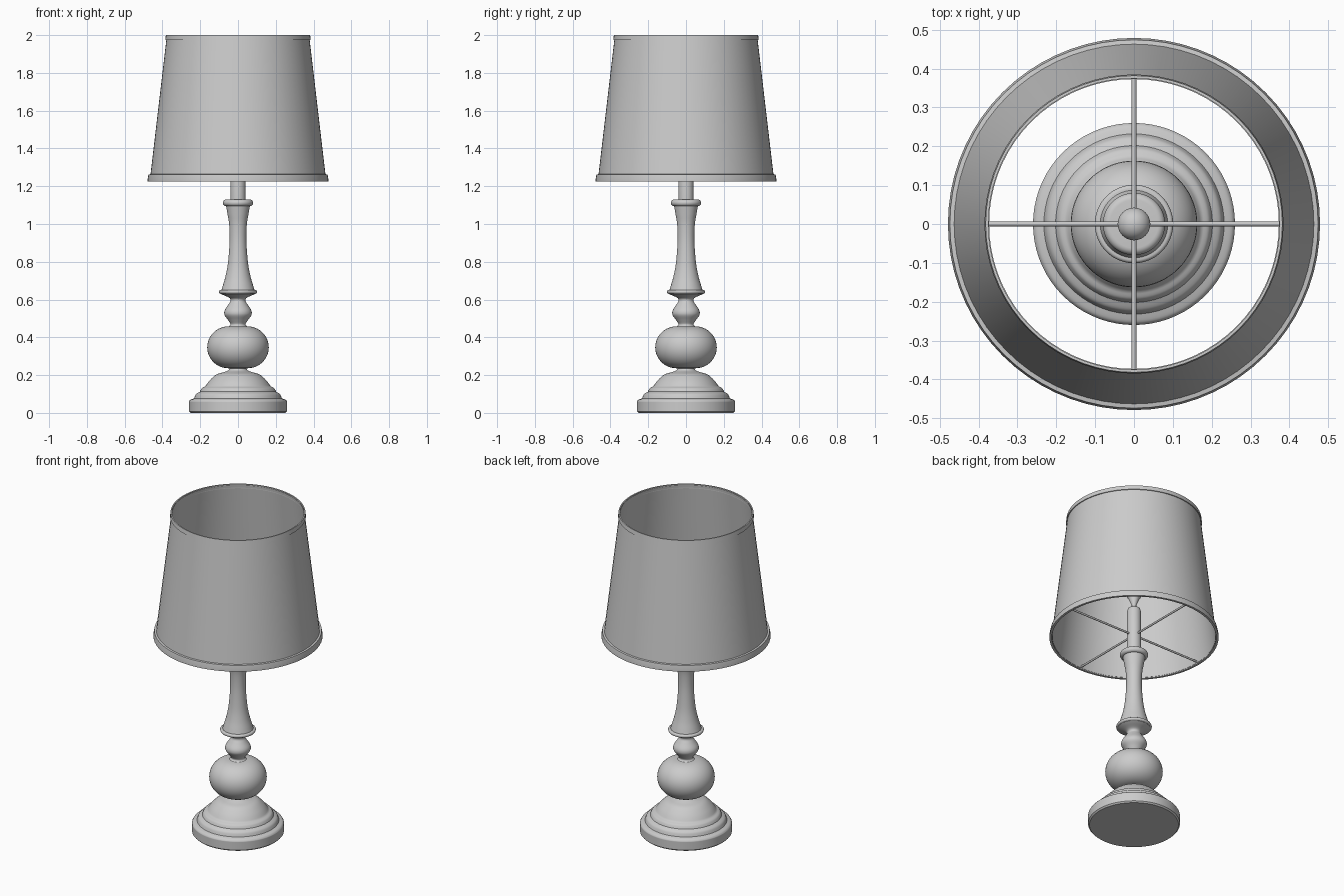
import bpy, math

if "Cube" in bpy.data.objects:
    bpy.data.objects.remove(bpy.data.objects["Cube"])

SEG = 72

def lathe(name, pts, closed=False, angle=35):
    """Revolve an (r, z) profile round z; r = 0 ends become poles."""
    verts, rings, faces = [], [], []
    for r, z in pts:
        n = 1 if r == 0 else SEG
        rings.append(range(len(verts), len(verts) + n))
        for i in range(n):
            a = 2 * math.pi * i / SEG
            verts.append((r * math.cos(a), r * math.sin(a), z))
    pairs = list(zip(rings, rings[1:])) + ([(rings[-1], rings[0])] if closed else [])
    for lo, hi in pairs:
        for i in range(SEG):
            j = (i + 1) % SEG
            f = [lo[i % len(lo)], lo[j % len(lo)], hi[j % len(hi)], hi[i % len(hi)]]
            faces.append(list(dict.fromkeys(f)))
    me = bpy.data.meshes.new(name)
    me.from_pydata(verts, [], faces)
    ob = bpy.data.objects.new(name, me)
    bpy.context.collection.objects.link(ob)
    smooth(ob, angle)
    return ob

def smooth(ob, angle=35):
    bpy.ops.object.select_all(action='DESELECT')
    ob.select_set(True)
    bpy.context.view_layer.objects.active = ob
    bpy.ops.object.shade_smooth_by_angle(angle=math.radians(angle))

def curve(p, steps=5):
    """Catmull-Rom curve through profile points."""
    q = [p[0]] + p + [p[-1]]
    out = []
    for a, b, c, d in zip(q, q[1:], q[2:], q[3:]):
        for k in range(steps):
            t = k / steps
            out.append(tuple(0.5 * (2*b[i] + (c[i]-a[i])*t + (2*a[i]-5*b[i]+4*c[i]-d[i])*t*t
                             + (3*b[i]-a[i]-3*c[i]+d[i])*t**3) for i in (0, 1)))
    return out + [p[-1]]

def bulge(r, h, z, r0=0.0, lo=-90, hi=90, n=20):
    """Elliptical arc from angle lo to hi, added to a core radius r0."""
    return [(r0 + r * math.cos(math.radians(lo + (hi - lo) * i / n)),
             z + h * math.sin(math.radians(lo + (hi - lo) * i / n))) for i in range(n + 1)]

# stepped foot
lathe("base", [(0, 0), (0.252, 0), (0.26, 0.008), (0.26, 0.057)]
      + curve([(0.26, 0.06), (0.252, 0.07), (0.232, 0.077)], 4)
      + curve([(0.230, 0.083), (0.222, 0.100), (0.202, 0.112)], 4)
      + curve([(0.200, 0.117), (0.192, 0.130), (0.177, 0.138)], 4)
      + curve([(0.172, 0.142), (0.150, 0.172), (0.115, 0.203), (0.075, 0.216),
               (0.050, 0.226), (0.048, 0.240), (0.070, 0.250)])
      + [(0, 0.25)])

# large and small turned balls
lathe("large_ball", [(0, 0.238)] + bulge(0.113, 0.111, 0.347, 0.05) + [(0, 0.458)])
lathe("small_ball", [(0, 0.45)]
      + curve([(0.052, 0.455), (0.040, 0.468), (0.052, 0.490), (0.069, 0.514), (0.073, 0.53),
               (0.068, 0.548), (0.050, 0.575), (0.039, 0.594), (0.046, 0.609),
               (0.078, 0.624), (0.094, 0.632)])
      + [(0, 0.632)])

# flange, waisted column and collar
lathe("column_flange", [(0, 0.63), (0.092, 0.63)] + bulge(0.009, 0.010, 0.641, 0.092, n=8)
      + [(0, 0.651)])
lathe("column", [(0, 0.645)]
      + curve([(0.088, 0.648), (0.080, 0.675), (0.067, 0.72), (0.055, 0.78), (0.047, 0.86),
               (0.044, 0.93), (0.047, 1.0), (0.055, 1.05), (0.063, 1.095)])
      + [(0, 1.095)])
lathe("collar", [(0, 1.093)] + bulge(0.018, 0.018, 1.112, 0.062, n=12) + [(0, 1.13)])

# post and bulb-shaped finial
lathe("post", [(0, 1.12), (0.04, 1.12), (0.04, 1.39), (0.035, 1.41), (0.022, 1.42), (0, 1.42)])
lathe("finial", [(0, 1.41), (0.013, 1.41), (0.013, 1.435), (0.031, 1.478)]
      + bulge(0.042, 0.042, 1.508, 0, -42, 85, 14) + [(0, 1.55)])

# tapered hollow shade with trim bands
lathe("shade", [(0.467, 1.23), (0.377, 1.995), (0.373, 1.995), (0.463, 1.23)], True)
lathe("shade_bottom_trim", [(0.479, 1.225), (0.479, 1.235), (0.474, 1.262), (0.462, 1.264),
                            (0.465, 1.225)], True)
lathe("shade_top_trim", [(0.385, 1.974), (0.382, 2.0), (0.375, 2.0), (0.375, 1.974)], True)

# crossed rods carrying the shade
for name, rot in (("spoke_x", (0, math.pi / 2, 0)), ("spoke_y", (math.pi / 2, 0, 0))):
    bpy.ops.mesh.primitive_cylinder_add(vertices=16, radius=0.006, depth=0.93,
                                        location=(0, 0, 1.24), rotation=rot)
    bpy.context.object.name = name
    smooth(bpy.context.object)
